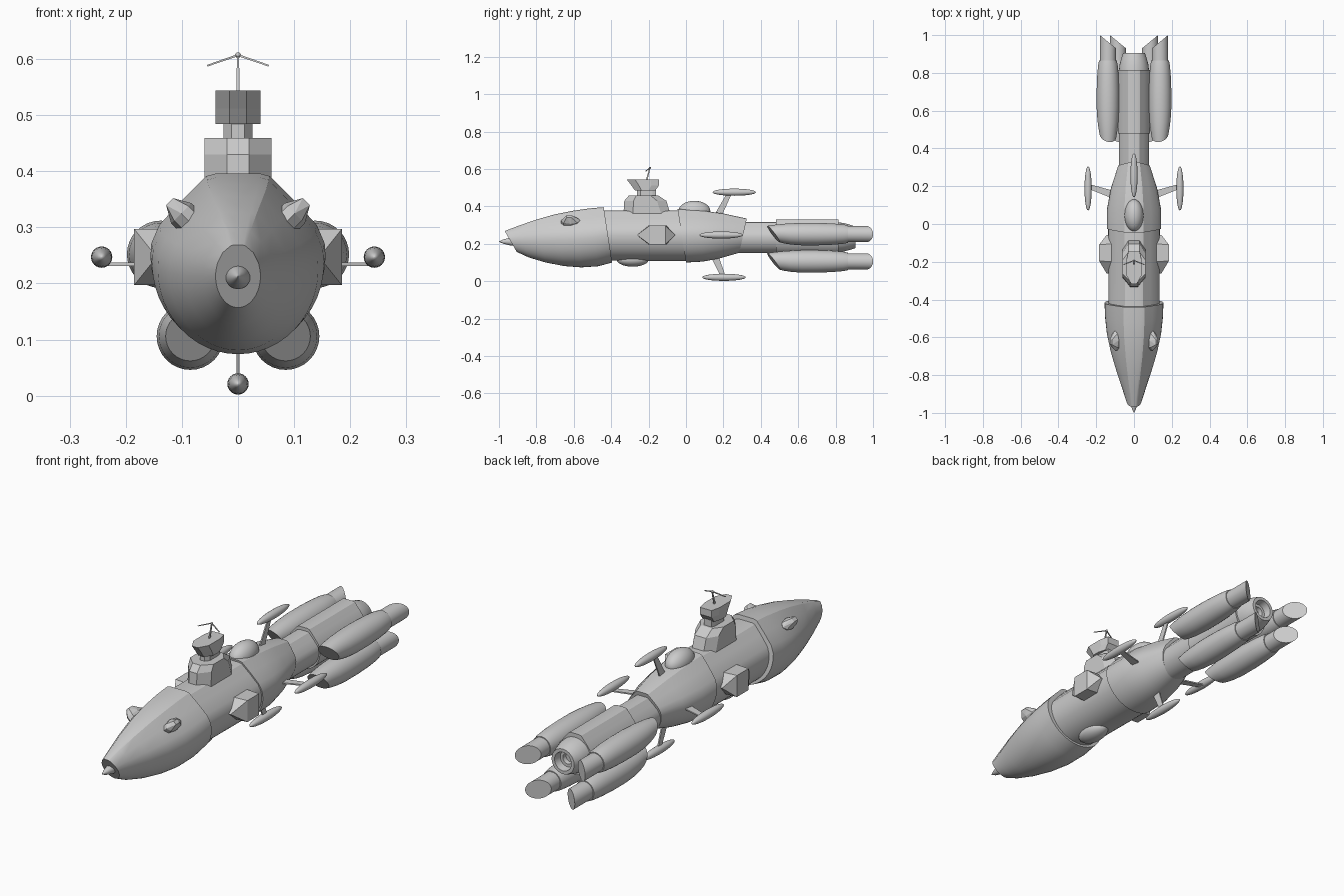
import bpy, bmesh
from math import sin, cos, pi, atan2, radians, sqrt
from mathutils import Vector

if "Cube" in bpy.data.objects:
    bpy.data.objects.remove(bpy.data.objects["Cube"], do_unlink=True)

GREY = (0.6, 0.6, 0.6, 1)
mat = bpy.data.materials.new("hull grey")
mat.use_nodes = True
mat.diffuse_color = GREY
mat.node_tree.nodes["Principled BSDF"].inputs["Base Color"].default_value = GREY


def finish(name, bm, angle):
    bmesh.ops.recalc_face_normals(bm, faces=bm.faces)
    mesh = bpy.data.meshes.new(name)
    bm.to_mesh(mesh)
    bm.free()
    obj = bpy.data.objects.new(name, mesh)
    bpy.context.collection.objects.link(obj)
    mesh.materials.append(mat)
    bpy.ops.object.select_all(action='DESELECT')
    obj.select_set(True)
    bpy.context.view_layer.objects.active = obj
    if angle:
        bpy.ops.object.shade_smooth_by_angle(angle=radians(angle))
    return obj


def loft(name, rings, angle=30):
    """Skin a list of equal rings and cap both ends."""
    bm = bmesh.new()
    rows = [[bm.verts.new(p) for p in ring] for ring in rings]
    n = len(rows[0])
    for a, b in zip(rows, rows[1:]):
        for i in range(n):
            j = (i + 1) % n
            bm.faces.new((a[i], a[j], b[j], b[i]))
    bm.faces.new(rows[0])
    bm.faces.new(rows[-1])
    return finish(name, bm, angle)


def hull(name, points):
    bm = bmesh.new()
    for p in points:
        bm.verts.new(p)
    bmesh.ops.convex_hull(bm, input=bm.verts)
    bmesh.ops.dissolve_limit(bm, angle_limit=0.02, verts=bm.verts, edges=bm.edges)
    return finish(name, bm, 0)


def lathe(name, profile, x, z, n=32, shear=None, angle=35):
    """Turn (y, radius) pairs about a lengthwise axis; shear slants the ends."""
    rings = []
    for k, (y, r) in enumerate(profile):
        ring = []
        for i in range(n):
            dx, dz = r * cos(2 * pi * i / n), r * sin(2 * pi * i / n)
            ring.append((x + dx, y + (shear(k, dx, dz) if shear else 0), z + dz))
        rings.append(ring)
    return loft(name, rings, angle)


def dome(name, centre, size):
    bm = bmesh.new()
    bmesh.ops.create_uvsphere(bm, u_segments=32, v_segments=16, radius=1)
    bmesh.ops.scale(bm, vec=size, verts=bm.verts)
    bmesh.ops.translate(bm, vec=centre, verts=bm.verts)
    return finish(name, bm, 40)


def rod(name, a, b, half_a, half_b):
    """Tapered strut; halves are (across, lengthwise) half sizes."""
    a, b = Vector(a), Vector(b)
    d = (b - a).normalized()
    along = Vector((0, 1, 0))
    across = d.cross(along).normalized()
    rings = [[p + across * s * h[0] + along * t * h[1]
              for s, t in ((-1, -1), (1, -1), (1, 1), (-1, 1))]
             for p, h in ((a, half_a), (b, half_b))]
    return loft(name, rings, 0)


# Hull cross-section: round belly, sloped shoulders, flat top
right_half = [(cos(-pi / 2 + pi / 2 * i / 12), sin(-pi / 2 + pi / 2 * i / 12)) for i in range(13)]
right_half += [(0.99, 0.16), (0.9, 0.38), (0.63, 0.69), (0.36, 0.97), (0.25, 1)]
SECTION = right_half + [(-u, v) for u, v in reversed(right_half[1:])]


def hull_part(name, stations):
    """Stations: y at top, y at bottom, half width, top z, bottom z, roundness."""
    rings = []
    for yt, yb, w, zt, zb, rnd in stations:
        ring = []
        for u, v in SECTION:
            a = atan2(v, u)
            u, v = u + (cos(a) - u) * rnd, v + (sin(a) - v) * rnd
            t = (v + 1) / 2
            ring.append((u * w, yb + (yt - yb) * t, zb + (zt - zb) * t))
        rings.append(ring)
    return loft(name, rings, 25)


hull_part("nose_hull", [
    (-0.97, -0.905, 0.04, 0.27, 0.157, 1),
    (-0.9, -0.84, 0.062, 0.297, 0.127, 0.7),
    (-0.81, -0.75, 0.092, 0.328, 0.1, 0.4),
    (-0.71, -0.65, 0.122, 0.356, 0.081, 0.15),
    (-0.61, -0.56, 0.143, 0.376, 0.074, 0),
    (-0.52, -0.47, 0.153, 0.389, 0.08, 0),
    (-0.44, -0.395, 0.156, 0.396, 0.1, 0)])
hull_part("middle_hull", [
    (-0.46, -0.42, 0.135, 0.377, 0.11, 0),
    (-0.04, 0.01, 0.137, 0.377, 0.108, 0)])
hull_part("rear_hull", [
    (-0.045, 0, 0.143, 0.386, 0.1, 0),
    (0.07, 0.09, 0.143, 0.38, 0.105, 0),
    (0.2, 0.18, 0.122, 0.362, 0.122, 0),
    (0.325, 0.285, 0.085, 0.335, 0.152, 0)])
hull_part("tail_neck", [(0.26, 0.26, 0.08, 0.316, 0.15, 0), (0.5, 0.5, 0.08, 0.316, 0.15, 0)])
hull_part("tail_block", [(0.48, 0.48, 0.086, 0.331, 0.14, 0), (0.815, 0.815, 0.086, 0.331, 0.14, 0)])

# Nose spike and main exhaust
lathe("nose_spike", [(-1, 0.001), (-0.975, 0.012), (-0.935, 0.022), (-0.88, 0.022)], 0, 0.212)
lathe("main_nozzle", [(0.8, 0.08), (0.84, 0.077), (0.875, 0.068), (0.905, 0.058),
                      (0.905, 0.043), (0.87, 0.038), (0.87, 0.025), (0.85, 0.022)], 0, 0.235)

# Four engine nacelles with slanted intakes and slash-cut exhaust tubes
BODY = [(0.468, 0.044), (0.5, 0.05), (0.55, 0.056), (0.62, 0.06),
        (0.7, 0.06), (0.78, 0.057), (0.84, 0.052), (0.865, 0.047)]
for side, word in ((1, "left"), (-1, "right")):
    for level, x, z in (("upper", 0.138, 0.254), ("lower", 0.085, 0.108)):
        lathe(f"{word}_{level}_nacelle", BODY, side * x, z - 0.002,
              shear=lambda k, dx, dz: -dz * 0.75 * max(0, 1 - k / 3)
              + dx * side * 0.2 * max(0, 1 - k / 3))
        lathe(f"{word}_{level}_exhaust", [(0.8, 0.043), (0.965, 0.043)], side * x, z - 0.002,
              shear=lambda k, dx, dz: k * side * dx * 0.82)

    # Side sponson: pointed at both ends, with a flat outer plate
    hull(f"{word}_sponson",
         [(side * 0.185, y, z) for y in (-0.195, -0.11) for z in (0.197, 0.297)]
         + [(side * 0.12, y, z) for y in (-0.2, -0.105) for z in (0.197, 0.297)]
         + [(side * 0.145, y, 0.247) for y in (-0.262, -0.058)]
         + [(side * 0.11, y, 0.247) for y in (-0.262, -0.058)])

    # Small turret blister on the nose shoulder
    base = Vector((side * 0.098, -0.617, 0.322))
    out = Vector((side * 0.7, 0, 0.7))
    down = Vector((side * 0.7, 0, -0.7))
    along = Vector((0, 1, 0))
    pts = [base + along * 0.052 * cos(pi * i / 4) + down * 0.026 * sin(pi * i / 4) + out * h
           for i in range(8) for h in (-0.02, 0.004)]
    pts += [base + out * 0.034 + along * t + down * s for t in (-0.022, 0.005) for s in (-0.009, 0.009)]
    hull(f"{word}_blister", pts)

# Domes on the back and belly
dome("top_dome", (0, 0.045, 0.375), (0.05, 0.085, 0.055))
dome("belly_dome", (0, -0.285, 0.115), (0.05, 0.085, 0.037))

# Spindle pods on swept struts
POD = [(0.116 * cos(pi * (1 - i / 16)), 0.0005 + 0.0185 * sin(pi * i / 16)) for i in range(17)]
for name, x, z, y, root in (("top", 0, 0.476, 0.258, (0, 0.17, 0.35)),
                            ("bottom", 0, 0.021, 0.203, (0, 0.155, 0.13)),
                            ("left", 0.243, 0.247, 0.188, (0.11, 0.155, 0.234)),
                            ("right", -0.243, 0.247, 0.188, (-0.11, 0.155, 0.234))):
    lathe(f"{name}_pod", [(y + dy, r) for dy, r in POD], x, z, n=24)
    tip = (x, 0.235 if name == "top" else 0.2, 0.234 if x else z)
    rod(f"{name}_strut", root, tip, (0.003, 0.021), (0.003, 0.013))


# Command tower
def plan(w, front, back, z, nose=0.02, chamfer=0.05, tail=0.03):
    half = [(nose, front), (w, front + chamfer), (w, back - chamfer), (tail, back)]
    return [(x, y, z) for x, y in half] + [(-x, y, z) for x, y in reversed(half)]


loft("tower_base", [plan(0.06, -0.335, -0.08, 0.35), plan(0.06, -0.33, -0.105, 0.43),
                    plan(0.06, -0.305, -0.15, 0.459, chamfer=0.04)], 0)
loft("tower_neck", [plan(0.026, -0.262, -0.16, z, 0.012, 0.02, 0.02) for z in (0.45, 0.49)], 0)
loft("tower_head", [plan(0.04, -0.272, -0.165, 0.484, 0.015, 0.035, 0.03),
                    plan(0.04, -0.292, -0.145, 0.512, 0.015, 0.04, 0.03),
                    plan(0.04, -0.317, -0.145, 0.544, 0.015, 0.045, 0.03)], 0)

# Mast and forked aerial
rod("mast", (0, -0.213, 0.53), (0, -0.193, 0.606), (0.0028, 0.005), (0.002, 0.003))
dome("mast_knob", (0, -0.193, 0.607), (0.005, 0.006, 0.005))
rod("aerial_bar", (0, -0.195, 0.607), (0, -0.16, 0.607), (0.002, 0.003), (0.002, 0.002))
for side, word in ((1, "left"), (-1, "right")):
    rod(f"{word}_aerial", (0, -0.193, 0.607), (side * 0.055, -0.215, 0.588),
        (0.0018, 0.003), (0.0015, 0.002))
